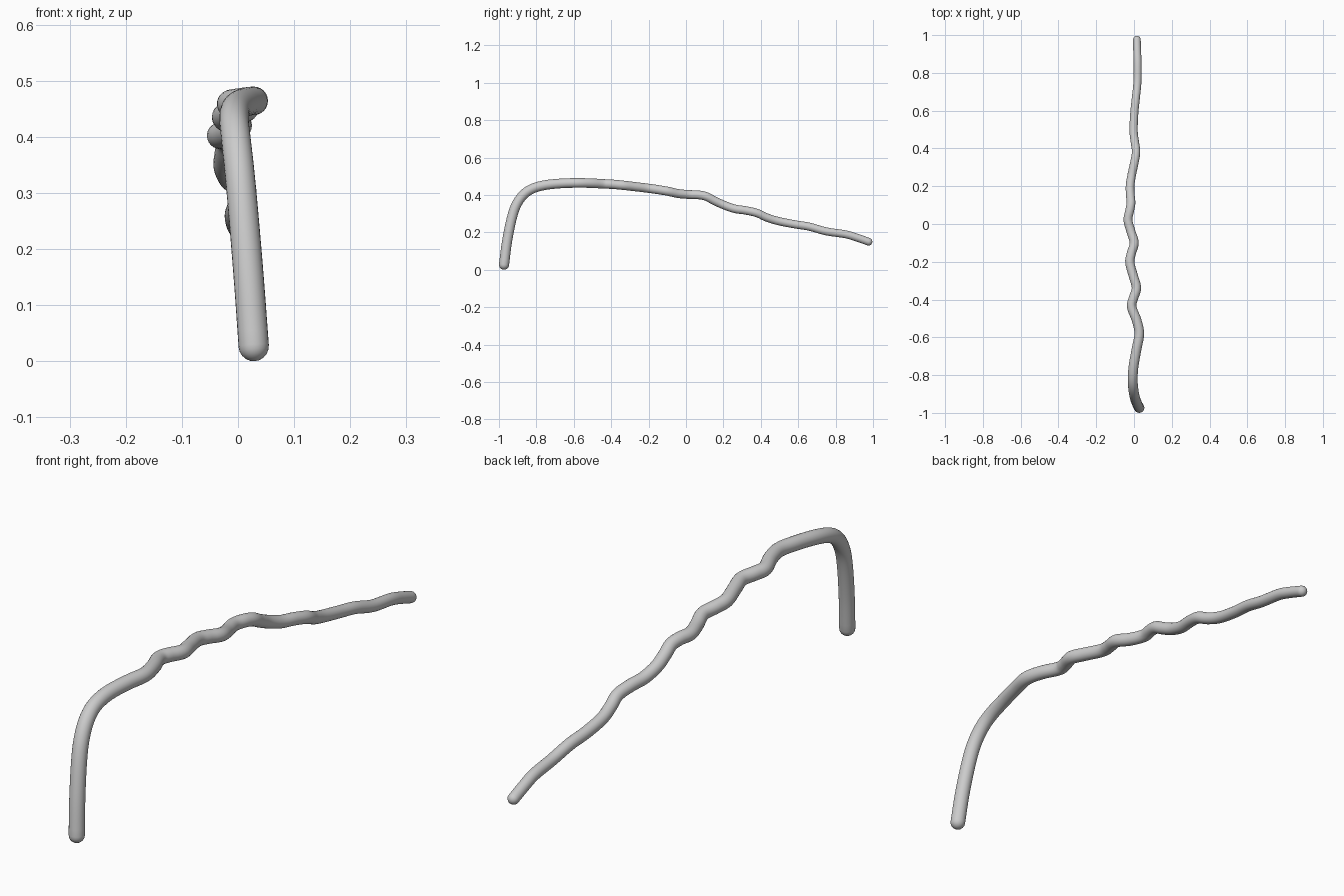
import bpy, bmesh, math
from mathutils import Vector

if "Cube" in bpy.data.objects:
    bpy.data.objects.remove(bpy.data.objects["Cube"])

# Centreline of the bent rod, from the foot to the far tip
path = [Vector(p) for p in (
    (.028, -.973, .027), (.019, -.957, .15), (.009, -.933, .27), (.002, -.908, .345),
    (-.004, -.87, .40), (-.007, -.82, .434), (-.002, -.75, .453), (.014, -.66, .462),
    (.028, -.58, .464), (.014, -.51, .463), (-.012, -.44, .459), (-.004, -.395, .457),
    (.013, -.34, .452), (-.002, -.28, .445), (-.022, -.205, .436), (-.014, -.155, .429),
    (.001, -.10, .42), (-.016, -.04, .407), (-.032, .02, .402), (-.023, .07, .40),
    (-.016, .11, .391), (-.019, .15, .37), (-.021, .20, .347), (-.012, .26, .326),
    (.001, .32, .317), (.011, .38, .303), (.005, .43, .28), (-.002, .49, .261),
    (.001, .58, .243), (.009, .66, .230), (.018, .75, .205), (.019, .85, .190),
    (.017, .91, .173), (.015, .976, .15))]
R_FOOT, R_TIP, SIDES, STEPS = .027, .0205, 24, 5


def spline(a, b, c, d, t):
    return .5 * (2*b + (c-a)*t + (2*a-5*b+4*c-d)*t*t + (3*b-a-3*c+d)*t**3)


# Smooth the centreline
ext = [2*path[0] - path[1]] + path + [2*path[-1] - path[-2]]
pts = [spline(*ext[i:i+4], k/STEPS) for i in range(len(path)-1) for k in range(STEPS)]
pts.append(path[-1])
n = len(pts)
tans = [(pts[min(i+1, n-1)] - pts[max(i-1, 0)]).normalized() for i in range(n)]

# Rings (centre, tangent, radius), with rounded ends
rings = [(p, t, R_FOOT + (R_TIP-R_FOOT)*i/(n-1)) for i, (p, t) in enumerate(zip(pts, tans))]
angles = [math.radians(a) for a in (18, 36, 54, 72)]
foot = [(pts[0] - tans[0]*R_FOOT*math.sin(a), tans[0], R_FOOT*math.cos(a)) for a in reversed(angles)]
tip = [(pts[-1] + tans[-1]*R_TIP*math.sin(a), tans[-1], R_TIP*math.cos(a)) for a in angles]

# Sweep the round section
bm = bmesh.new()
loops = []
for c, t, r in foot + rings + tip:
    v = t.cross(Vector((1, 0, 0))).normalized()
    u = v.cross(t)
    loops.append([bm.verts.new(c + r*(u*math.cos(w) + v*math.sin(w)))
                  for w in (2*math.pi*k/SIDES for k in range(SIDES))])
for a, b in zip(loops, loops[1:]):
    for k in range(SIDES):
        m = (k+1) % SIDES
        bm.faces.new((a[k], a[m], b[m], b[k]))
for loop, pole in ((loops[0], pts[0] - tans[0]*R_FOOT), (loops[-1], pts[-1] + tans[-1]*R_TIP)):
    p = bm.verts.new(pole)
    for k in range(SIDES):
        bm.faces.new((loop[k], loop[(k+1) % SIDES], p))
bmesh.ops.recalc_face_normals(bm, faces=bm.faces)
for f in bm.faces:
    f.smooth = True

mesh = bpy.data.meshes.new("bent_rod")
bm.to_mesh(mesh)
bm.free()
bpy.context.collection.objects.link(bpy.data.objects.new("bent_rod", mesh))
